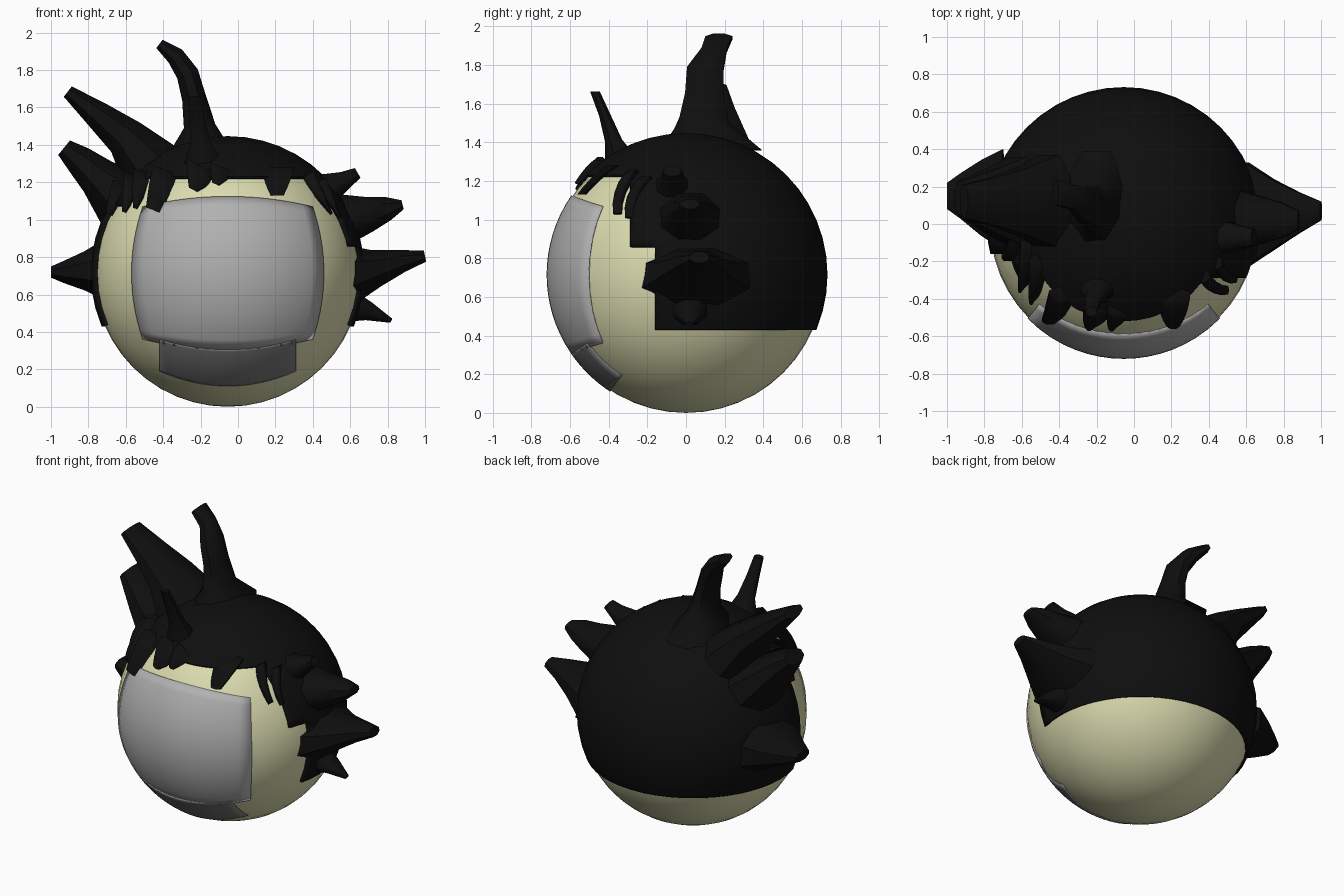
import bpy, bmesh, math
from mathutils import Vector

if "Cube" in bpy.data.objects:
    bpy.data.objects.remove(bpy.data.objects["Cube"])

C = Vector((-0.055, 0.0, 0.715))   # head centre
R = 0.715                          # head radius
HR = 0.732                         # hair radius


def material(name, rgb):
    m = bpy.data.materials.new(name)
    m.diffuse_color = (*rgb, 1)
    m.use_nodes = True
    m.node_tree.nodes["Principled BSDF"].inputs["Base Color"].default_value = m.diffuse_color
    return m


SKIN = material("pale skin", (0.71, 0.71, 0.43))
HAIR = material("black hair", (0.0045, 0.0045, 0.0045))
SCREEN = material("light grey", (0.44, 0.44, 0.44))
CHIN = material("dark grey", (0.19, 0.19, 0.19))


def finish(bm, name, mat, angle=50, thickness=0):
    me = bpy.data.meshes.new(name)
    bm.to_mesh(me)
    bm.free()
    ob = bpy.data.objects.new(name, me)
    bpy.context.collection.objects.link(ob)
    me.materials.append(mat)
    if thickness:
        s = ob.modifiers.new("thickness", 'SOLIDIFY')
        s.thickness = thickness
        s.offset = -1
    bpy.ops.object.select_all(action='DESELECT')
    bpy.context.view_layer.objects.active = ob
    ob.select_set(True)
    bpy.ops.object.shade_smooth_by_angle(angle=math.radians(angle))
    return ob


def sphere(radius):
    bm = bmesh.new()
    bmesh.ops.create_uvsphere(bm, u_segments=48, v_segments=24, radius=radius)
    bmesh.ops.translate(bm, verts=bm.verts, vec=C)
    return bm


# Head
finish(sphere(R), "head", SKIN)

# Hair cap: cut the sphere along the hairline planes, drop the uncovered faces
bm = sphere(HR)
for co, no in (((0, 0, 0.43), (0, 0, 1)), ((0, 0, 0.86), (0, 0, 1)), ((0, 0, 1.23), (0, 0, 1)),
               ((0, -0.16, 0), (0, 1, 0)), ((0, -0.29, 0), (0, 1, 0))):
    bmesh.ops.bisect_plane(bm, geom=bm.verts[:] + bm.edges[:] + bm.faces[:],
                           plane_co=co, plane_no=no)


def covered(p):
    if p.z > 1.23:
        return True
    if p.z > 0.86 and p.y > -0.29 and (p.x > 0 or p.z > 1.1):
        return True
    return p.z > 0.43 and p.y > -0.16


bmesh.ops.delete(bm, geom=[f for f in bm.faces if not covered(f.calc_center_median())],
                 context='FACES')
finish(bm, "hair_cap", HAIR, thickness=0.025)


# Curved plates on the face: half width and top/bottom edges as rules
def plate(name, mat, half_w, top, bottom, n=16):
    bm = bmesh.new()
    grid = []
    for j in range(n + 1):
        row = []
        for i in range(n + 1):
            s, t = 2 * i / n - 1, j / n
            x = s * half_w(2 * t - 1)
            z = bottom(s) * (1 - t) + top(s) * t
            y = -math.sqrt((R + 0.006) ** 2 - x * x - z * z)
            row.append(bm.verts.new(C + Vector((x, y, z))))
        grid.append(row)
    for j in range(n):
        for i in range(n):
            bm.faces.new((grid[j][i], grid[j][i + 1], grid[j + 1][i + 1], grid[j + 1][i]))
    finish(bm, name, mat, thickness=0.009)


plate("face_screen", SCREEN, lambda t: 0.515 - 0.06 * t * t,
      lambda s: 0.41 - 0.055 * s * s, lambda s: -0.41 + 0.055 * s * s)
plate("chin_plate", CHIN, lambda t: 0.365,
      lambda s: -0.41 + 0.055 * s * s, lambda s: -0.605 + 0.08 * s * s)


# Hair lock: rings of (x, y, z, half width, half depth) along a path
def lock(name, rings, sides=8):
    bm = bmesh.new()
    pts = [Vector(r[:3]) for r in rings]
    loops = []
    for i, r in enumerate(rings):
        t = pts[min(i + 1, len(pts) - 1)] - pts[max(i - 1, 0)]
        across = Vector((-t.z, 0, t.x)).normalized()
        loop = []
        for k in range(sides):
            a = 2 * math.pi * (k + 0.5) / sides
            loop.append(bm.verts.new(pts[i] + across * (r[3] * math.cos(a) * 1.08)
                                     + Vector((0, r[4] * math.sin(a) * 1.08, 0))))
        loops.append(loop)
    for a, b in zip(loops, loops[1:]):
        for k in range(sides):
            bm.faces.new((a[k], a[(k + 1) % sides], b[(k + 1) % sides], b[k]))
    bm.faces.new(loops[0])
    bm.faces.new(loops[-1])
    bmesh.ops.recalc_face_normals(bm, faces=bm.faces)
    finish(bm, name, HAIR)


# Large locks on the crown and sides
lock("crown_lock", [(-.20, .13, 1.36, .17, .26), (-.205, .09, 1.50, .085, .13),
                    (-.235, .095, 1.65, .065, .10), (-.27, .10, 1.78, .06, .095),
                    (-.335, .145, 1.875, .05, .065), (-.42, .17, 1.94, .028, .07)])
lock("front_lock", [(-.19, -.33, 1.30, .10, .09), (-.20, -.375, 1.41, .055, .045),
                    (-.22, -.42, 1.54, .04, .03), (-.23, -.47, 1.66, .03, .025)])
lock("upper_left_lock", [(-.46, .12, 1.27, .18, .25), (-.60, .12, 1.44, .11, .18),
                         (-.75, .12, 1.56, .075, .13), (-.91, .12, 1.685, .035, .09)])
lock("middle_left_lock", [(-.62, .12, 1.11, .17, .24), (-.75, .12, 1.23, .11, .18),
                          (-.85, .13, 1.32, .08, .13), (-.93, .14, 1.385, .05, .09)])
lock("lower_left_lock", [(-.70, .13, .73, .17, .27), (-.82, .14, .725, .105, .20),
                         (-.93, .15, .72, .06, .12), (-1, .15, .72, .03, .07)])
lock("upper_right_lock", [(.47, -.07, 1.16, .09, .09), (.57, -.07, 1.21, .05, .06),
                          (.64, -.07, 1.25, .03, .045)])
lock("middle_right_lock", [(.56, .02, 1.00, .14, .16), (.70, .02, 1.03, .095, .12),
                           (.80, .02, 1.06, .065, .09), (.88, .02, 1.08, .025, .05)])
lock("lower_right_lock", [(.60, .05, .71, .16, .28), (.74, .05, .74, .10, .19),
                          (.88, .06, .78, .06, .11), (1, .07, .805, .03, .05)])
lock("bottom_right_lock", [(.59, .02, .54, .09, .10), (.70, .02, .51, .05, .07),
                           (.82, .02, .46, .012, .02)])


# Fringe tufts: lie on the forehead from root (x, z) to tip (x, z)
def tuft(name, root, tip, w0, w1):
    rings = []
    for i in range(5):
        t = i / 4
        x = root[0] + (tip[0] - root[0]) * t
        z = root[1] + (tip[1] - root[1]) * t
        dx, dz = x - C.x, z - C.z
        y = -math.sqrt(max((R + 0.015) ** 2 - dx * dx - dz * dz, 0))
        rings.append((x, y, z, w0 + (w1 - w0) * t ** 1.3, 0.035 - 0.012 * t))
    lock(name, rings)


fringe = [((-.60, 1.20), (-.69, 1.03), .07, .02), ((-.55, 1.24), (-.61, 1.04), .06, .012),
          ((-.50, 1.26), (-.55, 1.06), .06, .012), ((-.37, 1.26), (-.45, 1.05), .09, .045),
          ((-.18, 1.28), (-.24, 1.16), .10, .025), ((-.08, 1.28), (-.12, 1.19), .07, .02),
          ((.21, 1.28), (.21, 1.13), .09, .035), ((.37, 1.24), (.50, 1.03), .04, .008),
          ((.44, 1.21), (.545, 1.01), .035, .008)]
for i, args in enumerate(fringe):
    tuft("fringe_tuft_%d" % (i + 1), *args)
